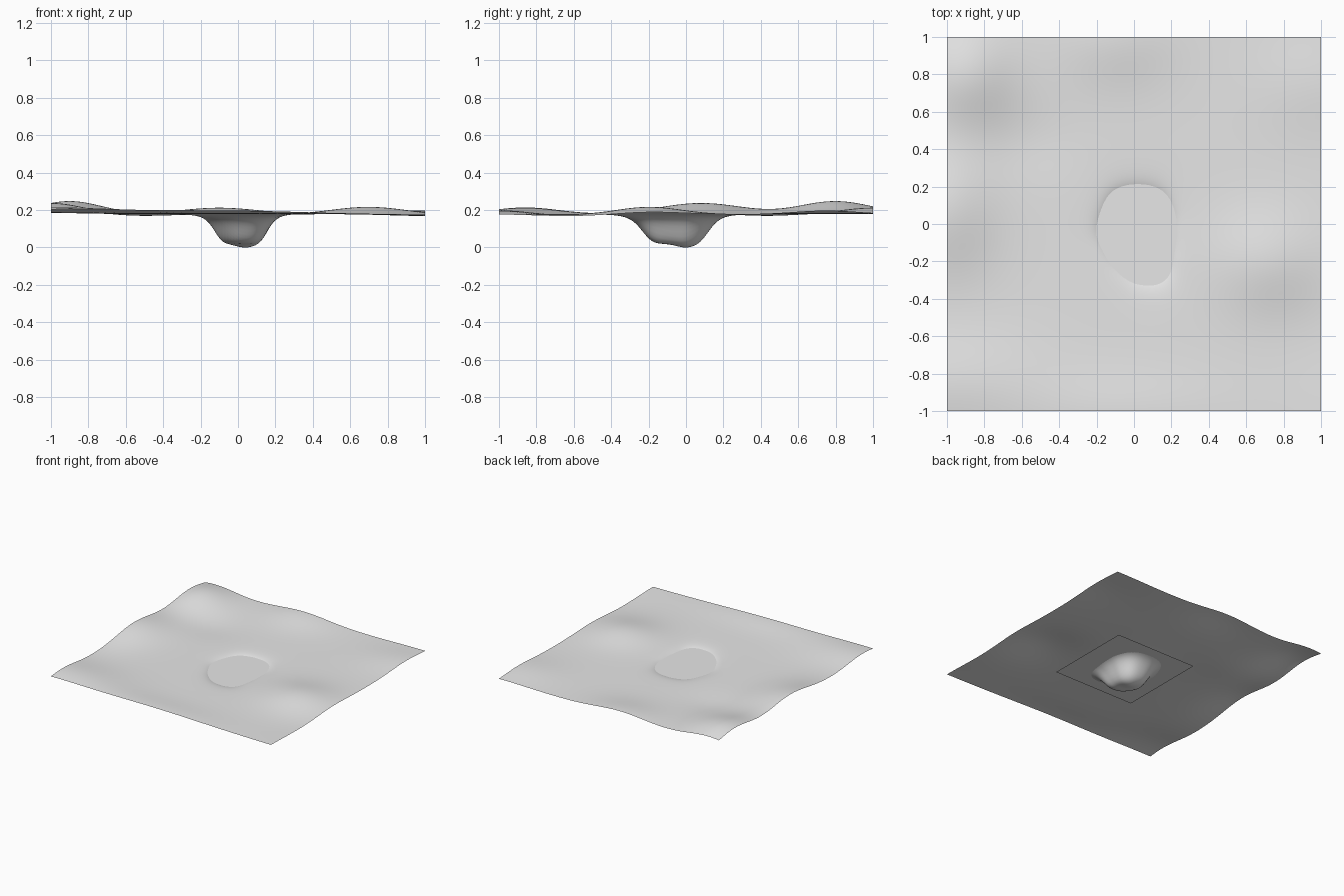
import bpy, bmesh, math
from mathutils import Vector

cube = bpy.data.objects.get("Cube")
if cube:
    bpy.data.objects.remove(cube, do_unlink=True)

GROUND = 0.18
WATER = 0.165
POND = Vector((0.02, -0.05))
# Pond rim radius every 30 degrees, counter-clockwise from +x
RIM = [0.20, 0.22, 0.25, 0.25, 0.25, 0.22, 0.21, 0.20, 0.22, 0.26, 0.28, 0.22]
# Hills and dips: centre x, centre y, height, width x, width y
HILLS = [
    (-0.9, 0.8, 0.07, 0.25, 0.28),
    (-1.0, 0.08, 0.06, 0.25, 0.32),
    (-1.0, -0.85, 0.035, 0.5, 0.25),
    (-0.1, 1.0, 0.035, 0.3, 0.25),
    (0.7, -0.2, 0.04, 0.28, 0.25),
    (-0.1, -1.0, 0.02, 0.6, 0.2),
    (0.95, 0.75, 0.02, 0.3, 0.25),
    (-0.55, 0.45, -0.01, 0.25, 0.2),
    (1.0, -0.6, -0.01, 0.3, 0.3),
    (0.04, 0.0, -0.02, 0.07, 0.07),
]


def make_material(name, color):
    mat = bpy.data.materials.new(name)
    mat.use_nodes = True
    mat.diffuse_color = color
    mat.node_tree.nodes["Principled BSDF"].inputs["Base Color"].default_value = color
    return mat


def rim_radius(angle):
    # Smooth cyclic interpolation of the rim radii
    s = (angle / math.tau * len(RIM)) % len(RIM)
    i, f = int(s), s % 1
    a, b, c, d = (RIM[(i + k) % len(RIM)] for k in (-1, 0, 1, 2))
    return b + 0.5 * f * (c - a + f * (2*a - 5*b + 4*c - d + f * (3*(b - c) + d - a)))


def height(x, y):
    z = GROUND
    for cx, cy, h, wx, wy in HILLS:
        z += h * math.exp(-((x - cx) / wx) ** 2 - ((y - cy) / wy) ** 2)
    dx, dy = x - POND.x, y - POND.y
    t = math.hypot(dx, dy) / rim_radius(math.atan2(dy, dx))
    return z - 0.158 / (1 + (t / 0.72) ** 6)


def make_sheet(name, segments, half, center, height_at, mat):
    bm = bmesh.new()
    bmesh.ops.create_grid(bm, x_segments=segments, y_segments=segments, size=half)
    for v in bm.verts:
        v.co.x += center[0]
        v.co.y += center[1]
        v.co.z = height_at(v.co.x, v.co.y)
    for f in bm.faces:
        f.smooth = True
    mesh = bpy.data.meshes.new(name)
    bm.to_mesh(mesh)
    bm.free()
    mesh.materials.append(mat)
    obj = bpy.data.objects.new(name, mesh)
    bpy.context.collection.objects.link(obj)
    return obj


grey = make_material("light grey", (0.8, 0.8, 0.8, 1))

# Rolling ground with the pond hollow
ground = make_sheet("ground", 128, 1.0, (0, 0), height, grey)

# Flat water sheet running under the ground around the pond
water = make_sheet("water", 1, 0.367, (0.04, -0.06), lambda x, y: WATER, grey)

# Rest the lowest point of the hollow on the floor
low = min(v.co.z for v in ground.data.vertices)
for v in ground.data.vertices:
    v.co.z -= low
for v in water.data.vertices:
    v.co.z -= low
